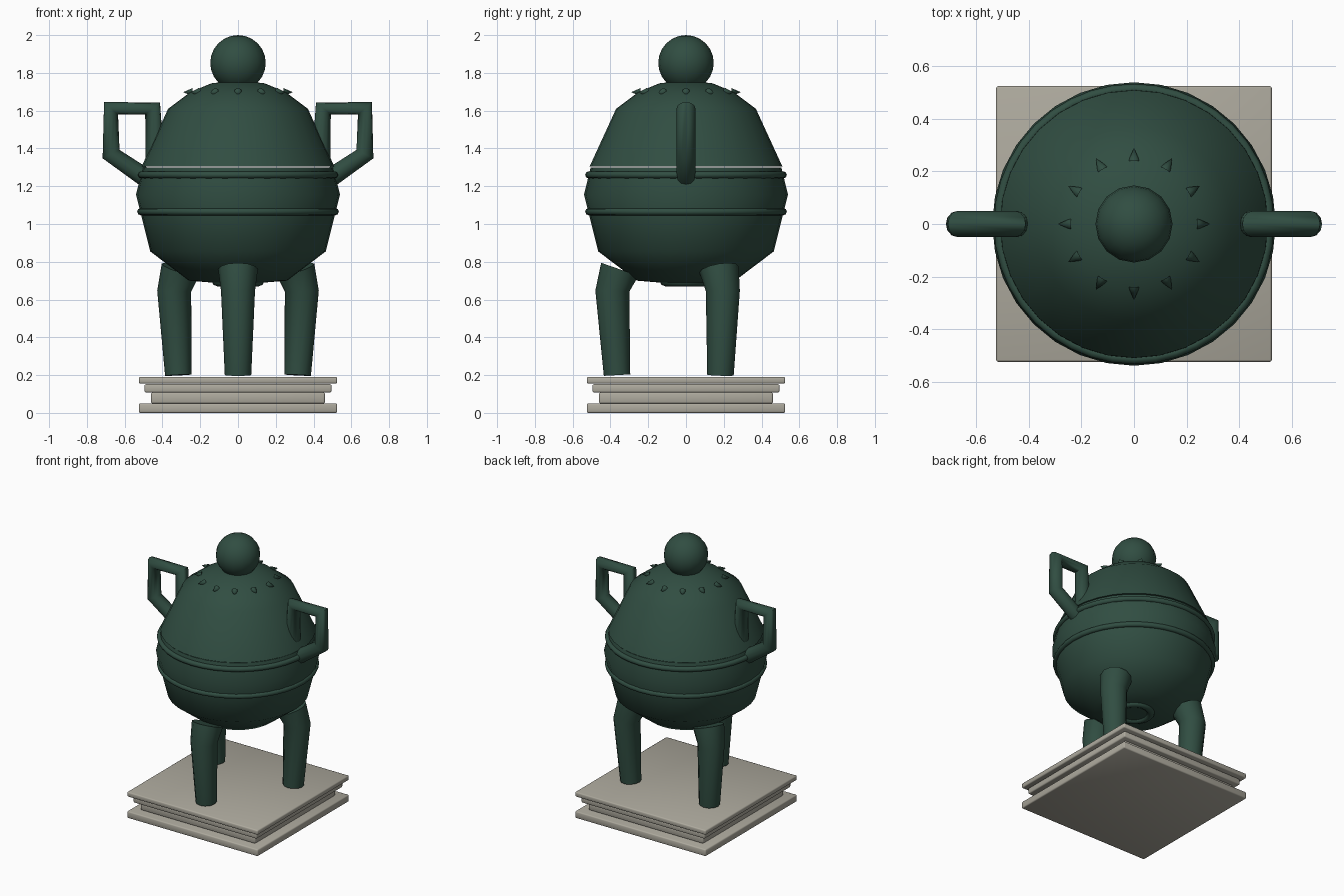
import bpy, bmesh
from math import sin, cos, pi, radians
from mathutils import Vector, Matrix

cube = bpy.data.objects.get("Cube")
if cube:
    bpy.data.objects.remove(cube, do_unlink=True)


def material(name, rgb):
    m = bpy.data.materials.new(name)
    m.use_nodes = True
    m.diffuse_color = (*rgb, 1)
    m.node_tree.nodes["Principled BSDF"].inputs["Base Color"].default_value = (*rgb, 1)
    return m


green = material("dark green bronze", (0.03, 0.075, 0.054))
stone = material("warm grey stone", (0.42, 0.40, 0.34))


def finish(bm, name, mat, angle=75):
    bmesh.ops.recalc_face_normals(bm, faces=bm.faces)
    mesh = bpy.data.meshes.new(name)
    bm.to_mesh(mesh)
    bm.free()
    mesh.materials.append(mat)
    ob = bpy.data.objects.new(name, mesh)
    bpy.context.collection.objects.link(ob)
    bpy.ops.object.select_all(action='DESELECT')
    ob.select_set(True)
    bpy.context.view_layer.objects.active = ob
    bpy.ops.object.shade_smooth_by_angle(angle=radians(angle))
    return ob


def bridge(bm, rings, closed=False):
    """Join consecutive vertex rings with quads."""
    pairs = list(zip(rings, rings[1:]))
    if closed:
        pairs.append((rings[-1], rings[0]))
    for a, b in pairs:
        for i in range(len(a)):
            j = (i + 1) % len(a)
            bm.faces.new((a[i], a[j], b[j], b[i]))


def lathe(name, profile, mat, steps=32, closed=False):
    bm = bmesh.new()
    rings = [[bm.verts.new((r * cos(2 * pi * i / steps), r * sin(2 * pi * i / steps), z))
              for i in range(steps)] for r, z in profile]
    bridge(bm, rings, closed)
    if not closed:
        bm.faces.new(rings[0])
        bm.faces.new(rings[-1])
    return finish(bm, name, mat)


def tube(name, path, radii, turn, mat, sides=12):
    """Round tube along a path of (radius, height) points, turned about z."""
    bm = bmesh.new()
    pts = [Vector((r, 0, z)) for r, z in path]
    side = Vector((0, 1, 0))
    rings = []
    for k, p in enumerate(pts):
        tangent = pts[min(k + 1, len(pts) - 1)] - pts[max(k - 1, 0)]
        across = side.cross(tangent).normalized()
        rings.append([bm.verts.new(p + radii[k] * (cos(2 * pi * i / sides) * across
                                                   + sin(2 * pi * i / sides) * side))
                      for i in range(sides)])
    bridge(bm, rings)
    bm.faces.new(rings[0])
    bm.faces.new(rings[-1])
    bm.transform(Matrix.Rotation(turn, 4, 'Z'))
    return finish(bm, name, mat)


def ring(name, major, minor, z):
    circle = [(major + minor * cos(k * pi / 4), z + minor * sin(k * pi / 4)) for k in range(8)]
    return lathe(name, circle, green, steps=40, closed=True)


# Stepped square plinth
for name, half, low, high in (("plinth_base", 0.525, 0.0, 0.05),
                              ("plinth_waist", 0.46, 0.05, 0.108),
                              ("plinth_step", 0.495, 0.108, 0.152),
                              ("plinth_top", 0.525, 0.155, 0.19)):
    bm = bmesh.new()
    bmesh.ops.create_cube(bm, size=1)
    bm.transform(Matrix.Translation((0, 0, (low + high) / 2))
                 @ Matrix.Diagonal((2 * half, 2 * half, high - low, 1)))
    bmesh.ops.bevel(bm, geom=bm.edges[:], offset=0.008, segments=2,
                    profile=0.5, affect='EDGES')
    finish(bm, name, stone, 180)

# Bowl, lid and raised bands
lathe("bowl", [(0.08, 0.685), (0.26, 0.70), (0.465, 0.855), (0.54, 1.155), (0.505, 1.3)], green)
lathe("lid", [(0.51, 1.305), (0.37, 1.61), (0.25, 1.70), (0.14, 1.745), (0.05, 1.755)], green)
ring("upper_band", 0.515, 0.019, 1.26)
ring("lower_band", 0.515, 0.019, 1.065)
ring("foot_ring", 0.11, 0.03, 0.70)

# Round knob
bm = bmesh.new()
bmesh.ops.create_uvsphere(bm, u_segments=16, v_segments=12, radius=0.147)
bm.transform(Matrix.Translation((0, 0, 1.853)))
finish(bm, "lid_knob", green)

# Studs around the lid, points outward
for k in range(12):
    bm = bmesh.new()
    bmesh.ops.create_cone(bm, cap_ends=True, segments=8, radius1=0.022, radius2=0, depth=0.05)
    bm.transform(Matrix.Rotation(k * pi / 6, 4, 'Z') @ Matrix.Translation((0.265, 0, 1.698))
                 @ Matrix.Rotation(pi / 2, 4, 'Y'))
    finish(bm, f"lid_stud_{k + 1}", green, 50)

# Three bent legs
for name, angle in (("front_leg", -90), ("back_left_leg", 30), ("back_right_leg", 150)):
    tube(name, [(0.35, 0.76), (0.39, 0.645), (0.365, 0.2)], (0.105, 0.09, 0.07),
         radians(angle), green)

# Angular loop handles
loop = [(0.44, 1.32), (0.452, 1.612), (0.672, 1.612), (0.672, 1.37), (0.49, 1.245)]
for name, turn in (("left_handle", 0), ("right_handle", pi)):
    tube(name, loop, [0.05] * len(loop), turn, green)
